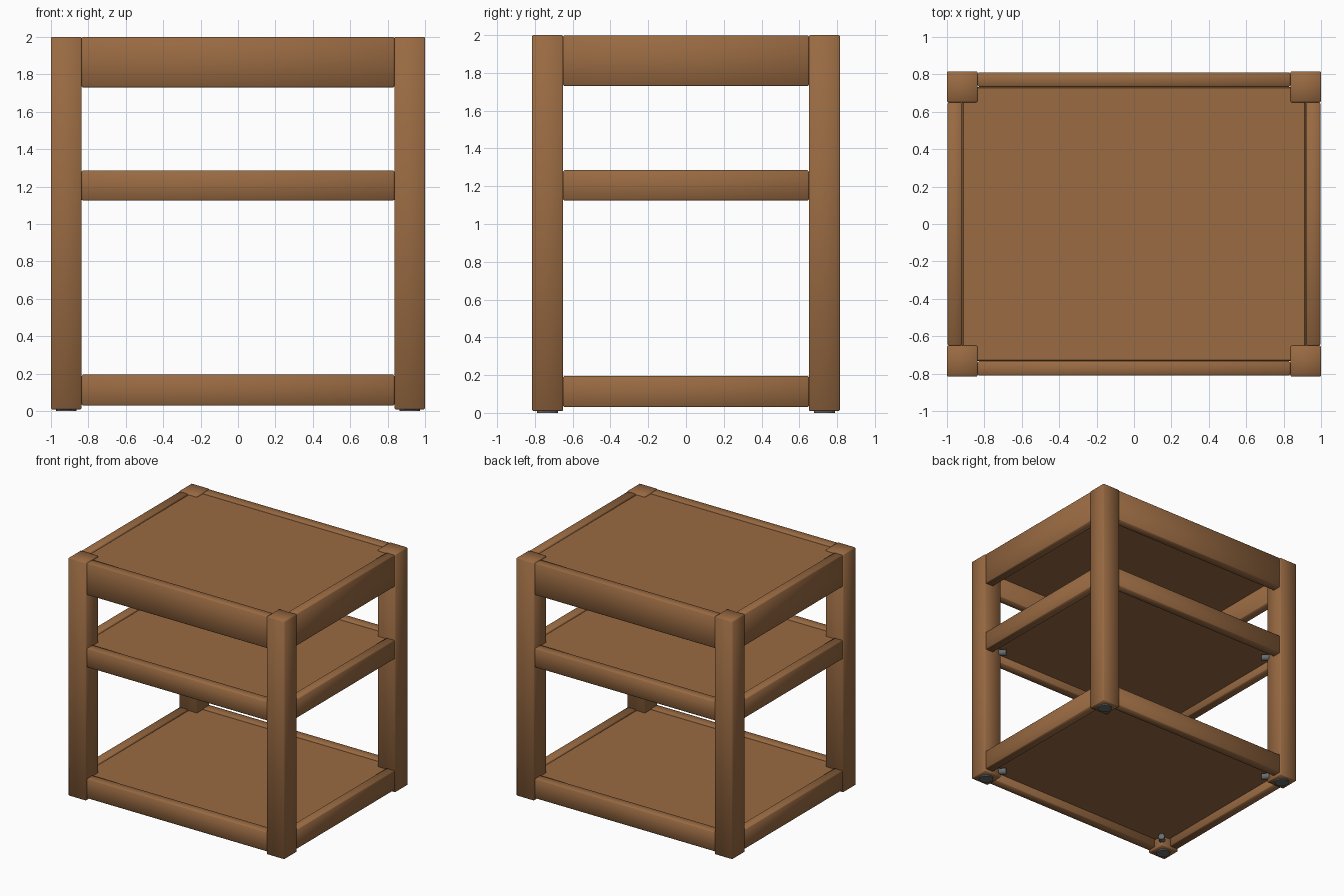
import bpy
import math
from mathutils import Vector

cube = bpy.data.objects.get("Cube")
if cube:
    bpy.data.objects.remove(cube, do_unlink=True)


def make_material(name, rgb):
    mat = bpy.data.materials.new(name)
    mat.use_nodes = True
    mat.diffuse_color = (*rgb, 1)
    mat.node_tree.nodes["Principled BSDF"].inputs["Base Color"].default_value = (*rgb, 1)
    return mat


wood = make_material("warm brown wood", (0.32, 0.145, 0.055))
metal = make_material("dark grey metal", (0.14, 0.145, 0.15))


def box(name, low, high, bevel=0.006, smooth=True):
    """Softly bevelled timber between two opposite corners."""
    low, high = Vector(low), Vector(high)
    bpy.ops.mesh.primitive_cube_add(size=1, location=(low + high) / 2)
    obj = bpy.context.object
    obj.name = name
    for v in obj.data.vertices:
        v.co = v.co * (high - low)
    obj.data.materials.append(wood)
    mod = obj.modifiers.new("soft edges", "BEVEL")
    mod.width = bevel
    mod.segments = 1
    if smooth:
        obj.data.shade_smooth()
    return obj


def cylinder(name, location, radius, depth, rotation=(0, 0, 0)):
    bpy.ops.mesh.primitive_cylinder_add(
        vertices=16, radius=radius, depth=depth, location=location, rotation=rotation)
    obj = bpy.context.object
    obj.name = name
    obj.data.materials.append(metal)
    bpy.ops.object.shade_smooth_by_angle()
    return obj


# Overall half sizes, leg thickness and rail depth
HX, HY = 1.0, 0.815
LEG, RAIL, SETBACK = 0.165, 0.077, 0.005
IX, IY = HX - LEG, HY - LEG
CORNERS = [(sx, sy) for sx in (-1, 1) for sy in (-1, 1)]
SIDE = {-1: "right", 1: "left"}
END = {-1: "front", 1: "back"}

# Legs with small metal feet
for sx, sy in CORNERS:
    place = f"{END[sy]}_{SIDE[sx]}"
    xs = sorted((sx * IX, sx * HX))
    ys = sorted((sy * IY, sy * HY))
    box(f"{place}_leg", (xs[0], ys[0], 0.01), (xs[1], ys[1], 2.0))
    cylinder(f"{place}_foot", (sum(xs) / 2, sum(ys) / 2, 0.015), 0.055, 0.03)

# Three levels, each a frame of rails around a recessed board
LEVELS = {"bottom": (0.03, 0.195), "middle": (1.125, 1.285), "top": (1.73, 1.998)}
BOARD, DROP = 0.09, 0.01
for level, (z0, z1) in LEVELS.items():
    for s in (-1, 1):
        ys = sorted((s * (HY - SETBACK), s * (HY - SETBACK - RAIL)))
        box(f"{level}_{END[s]}_rail", (-IX, ys[0], z0), (IX, ys[1], z1))
        xs = sorted((s * (HX - SETBACK), s * (HX - SETBACK - RAIL)))
        box(f"{level}_{SIDE[s]}_rail", (xs[0], -IY, z0), (xs[1], IY, z1))

    bx, by = HX - SETBACK - RAIL, HY - SETBACK - RAIL
    top = z1 - DROP
    box(f"{level}_board", (-bx, -by, top - BOARD), (bx, by, top), smooth=False)

    # Diagonal bolts in the leg corners beneath the board
    for sx, sy in CORNERS:
        cylinder(f"{level}_{END[sy]}_{SIDE[sx]}_bolt",
                 (sx * (IX - 0.01), sy * (IY - 0.01), top - BOARD - 0.03),
                 0.026, 0.06, (0, math.pi / 2, math.atan2(sy, sx)))
